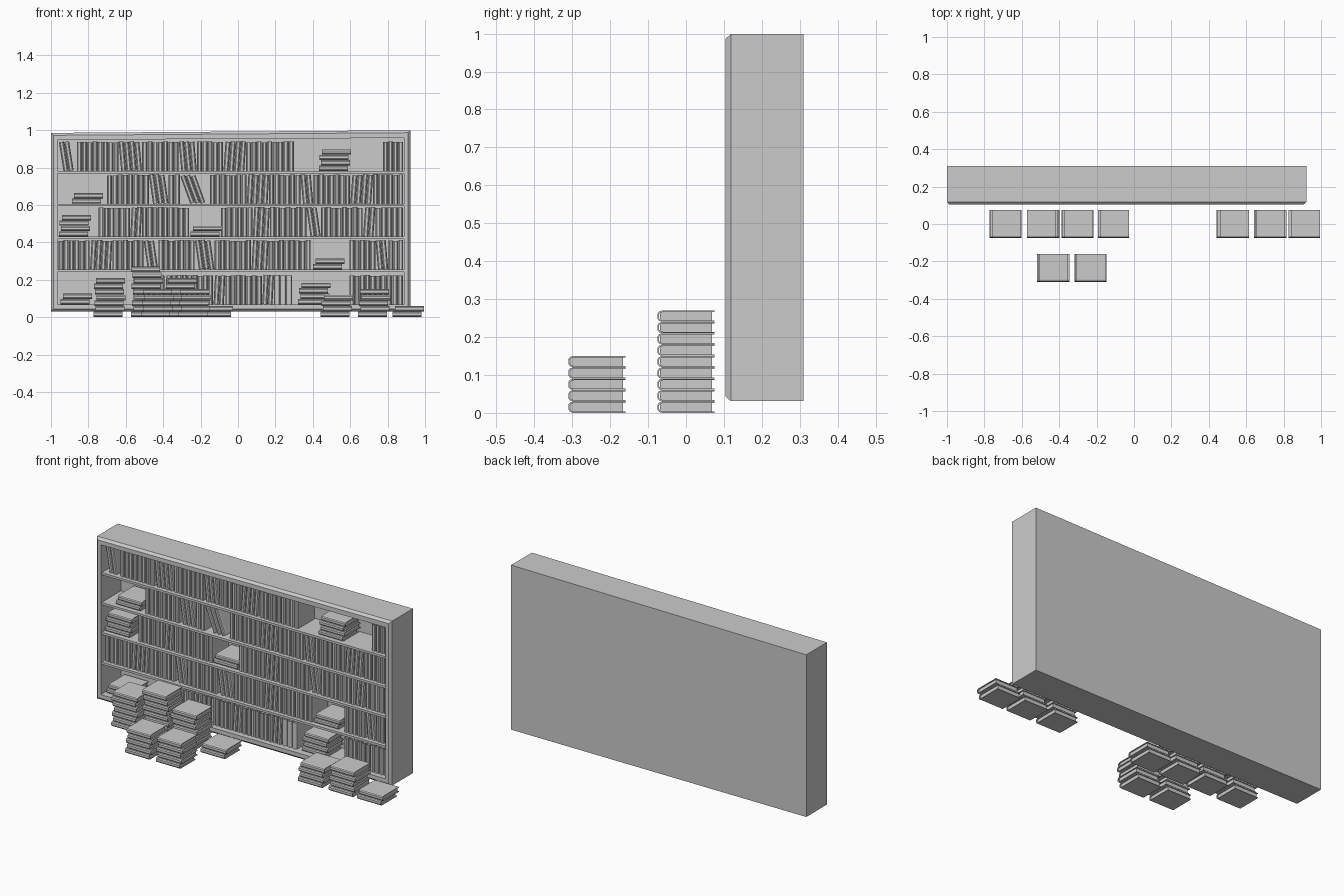
import bpy, bmesh, math, random
from mathutils import Matrix, Vector

if "Cube" in bpy.data.objects:
    bpy.data.objects.remove(bpy.data.objects["Cube"])

random.seed(4)
BOOK_D = 0.15          # spine-to-edge depth of every book
BOOK_H = 0.155
PITCH = 0.028          # thickness of a standing book
SHELF_Y = 0.208


def finish(name, bm):
    bmesh.ops.recalc_face_normals(bm, faces=bm.faces)
    me = bpy.data.meshes.new(name)
    bm.to_mesh(me)
    bm.free()
    ob = bpy.data.objects.new(name, me)
    bpy.context.collection.objects.link(ob)


def add_box(bm, lo, hi, mat=Matrix()):
    lo, hi = Vector(lo), Vector(hi)
    m = mat @ Matrix.Translation((lo + hi) / 2) @ Matrix.Diagonal((*(hi - lo), 1))
    bmesh.ops.create_cube(bm, size=1, matrix=m)


def spine_profile(t, inset):
    """Open U outline: thickness along x, rounded spine towards -y."""
    h, r, b = t / 2 - inset, BOOK_D / 2 - inset, 0.012
    half = [(h * .45, -r), (h * .85, -r + b * .35), (h, -r + b), (h, BOOK_D / 2)]
    return [(-x, y) for x, y in half[::-1]] + half


def add_book(bm, t, h, mat):
    """Upright book: U-shaped cover around a recessed page block, base at z = 0."""
    loop = spine_profile(t, 0) + spine_profile(t, .0035)[::-1]
    n = len(loop)
    lo, hi = [[bm.verts.new(mat @ Vector((x, y, z))) for x, y in loop] for z in (0, h)]
    for i in range(n):
        j = (i + 1) % n
        bm.faces.new((lo[i], lo[j], hi[j], hi[i]))
    for ring in (lo, hi):
        for i in range(n // 2 - 1):
            bm.faces.new((ring[i], ring[i + 1], ring[n - 2 - i], ring[n - 1 - i]))
    w, d, m = t / 2 - .0035, BOOK_D / 2 - .006, .006
    add_box(bm, (-w, -d, m), (w, d, h - m), mat)


def add_run(bm, x, n, pitch, lean, z):
    """n standing books with feet from x on; negative lean tips them left."""
    a = math.radians(lean)
    side = 1 if lean > 0 else -1
    t = pitch * math.cos(a) * .96
    for i in range(n):
        foot = x + pitch * (i + (lean > 0))
        m = (Matrix.Translation((foot, SHELF_Y, z)) @ Matrix.Rotation(a, 4, 'Y')
             @ Matrix.Translation((-side * t / 2, 0, 0)))
        add_book(bm, t, BOOK_H * random.uniform(.98, 1.02), m)


def fill_bay(bm, x0, x1, z):
    """Alternate upright runs with short leaning runs until the bay is full."""
    x, upright = x0, True
    while x1 - x > PITCH * .9:
        room = x1 - x
        lean = 0 if upright else random.choice((-8, -5, 3, 4))
        gap = BOOK_H * abs(math.sin(math.radians(lean)))
        n = random.randint(5, 8) if upright else random.randint(2, 4)
        if room < n * PITCH + gap + PITCH:
            lean, gap, n = 0, 0, max(1, round(room / PITCH))
            add_run(bm, x, n, room / n, 0, z)
            return
        add_run(bm, x + (gap if lean < 0 else 0), n, PITCH, lean, z)
        x += n * PITCH + gap
        upright = not upright


def add_stack(bm, x0, z0, n, y, t=.029):
    """Pile of n flat books, each shifted a little sideways."""
    for i in range(n):
        s = x0 + .02 * ((i * .62 + .1) % 1)
        m = Matrix.Translation((s, y, z0 + t * (i + .5))) @ Matrix.Rotation(math.pi / 2, 4, 'Y')
        add_book(bm, t * .98, BOOK_H, m)


def quad(x0, x1, z0, z1, tilt, inset=0):
    """Slightly crooked rectangle: the top rises by tilt towards the right."""
    c = inset
    return [(x0 + c, z0 + c), (x1 - c, z0 + c), (x1 - c, z1 + tilt - c), (x0 + c, z1 - c)]


# Bookcase shell: crooked box with a chamfered front and a deep recess
bm = bmesh.new()
case = (-1, .921, .031, .985, .014)
hole = quad(-.966, .887, .067, .948, .01)
rings = [(quad(*case), .31), (quad(*case), .118), (quad(*case, .013), .104),
         (hole, .104), (hole, .292)]
vs = [[bm.verts.new((x, y, z)) for x, z in ring] for ring, y in rings]
for a, b in zip(vs, vs[1:]):
    for i in range(4):
        j = (i + 1) % 4
        bm.faces.new((a[i], a[j], b[j], b[i]))
bm.faces.new(vs[0])
bm.faces.new(vs[-1])
finish("bookcase_frame", bm)

# Shelves, evenly spaced
bm = bmesh.new()
floors = [.068] + [.255 + .1755 * i for i in range(4)]
for z in floors[1:]:
    add_box(bm, (-.967, .112, z - .013), (.888, .293, z))
finish("shelves", bm)

# Shelf contents from the bottom up: filled bays (x range), lying piles (x, count)
L, R = -.96, .884
contents = [
    ([(-.56, .29), (.595, R)], [(-.95, 2), (.32, 4)]),
    ([(L, .39), (.595, R)], [(.40, 2)]),
    ([(-.745, -.26), (-.09, R)], [(L, 4), (-.255, 2)]),
    ([(-.70, -.31), (-.15, R)], [(-.89, 2)]),
    ([(-.862, .30), (.775, R)], [(.43, 4)]),
]
for k, (z, (bays, piles)) in enumerate(zip(floors, contents), 1):
    bm = bmesh.new()
    for x0, x1 in bays:
        fill_bay(bm, x0, x1, z)
    for x, n in piles:
        add_stack(bm, x, z, n, SHELF_Y)
    if k == 4:      # toppled group
        add_run(bm, -.255, 3, PITCH, -20, z)
    if k == 5:      # group resting on the left wall
        add_run(bm, -.933, 2, PITCH, -9, z)
    finish(f"shelf_books_{k}", bm)

# Book piles on the floor: back row, then front row (x start, count)
back = [(-.775, 7), (-.573, 9), (-.39, 7), (-.195, 2), (.44, 4), (.64, 5), (.825, 2)]
front = [(-.52, 5), (-.32, 5)]
for y, row in ((0, back), (-.235, front)):
    for x, n in row:
        bm = bmesh.new()
        add_stack(bm, x, 0, n, y, .03)
        finish("floor_pile", bm)
